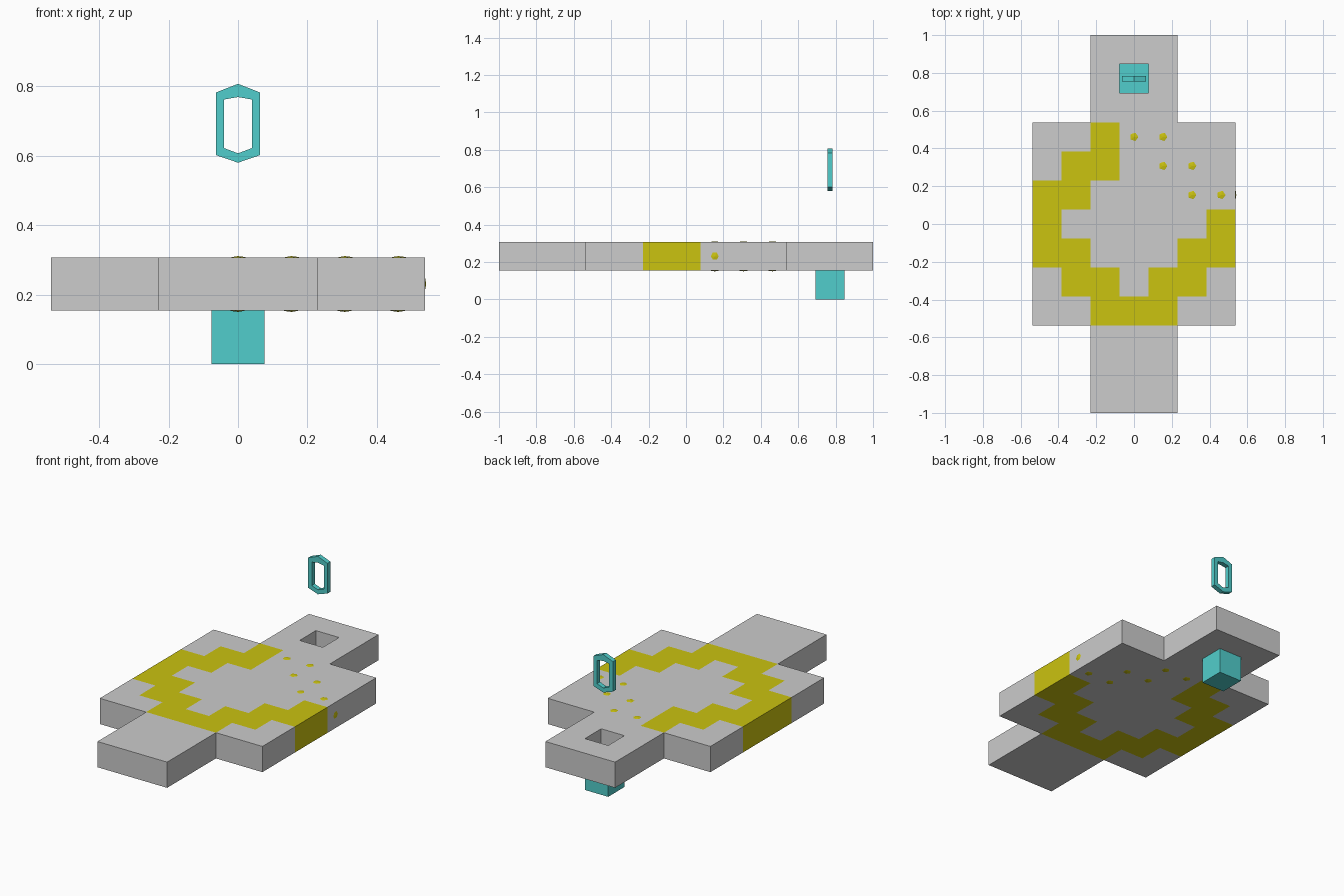
import bpy, bmesh
from mathutils import Vector

if "Cube" in bpy.data.objects:
    bpy.data.objects.remove(bpy.data.objects["Cube"])

S = 2 / 13  # size of one grid cell


def material(name, rgb):
    m = bpy.data.materials.new(name)
    m.diffuse_color = (*rgb, 1)
    m.use_nodes = True
    m.node_tree.nodes["Principled BSDF"].inputs["Base Color"].default_value = m.diffuse_color
    return m


GREY = material("light_grey", (0.604, 0.604, 0.604))
YELLOW = material("mustard_yellow", (0.597, 0.546, 0.005))
CYAN = material("turquoise", (0.083, 0.617, 0.604))


def finish(bm, name, *mats):
    bmesh.ops.recalc_face_normals(bm, faces=bm.faces)
    mesh = bpy.data.meshes.new(name)
    bm.to_mesh(mesh)
    bm.free()
    for m in mats:
        mesh.materials.append(m)
    obj = bpy.data.objects.new(name, mesh)
    bpy.context.collection.objects.link(obj)
    return obj


def in_plate(i, j):
    return (abs(i) <= 1 or abs(j) <= 3) and (i, j) != (0, 5)


def in_ring(i, j):
    return max(abs(i), abs(j)) <= 3 and abs(i) + abs(j) in (3, 4)


def is_dotted(i, j):
    return in_ring(i, j) and i >= 0 and j >= 1


cells = [(i, j) for i in range(-3, 4) for j in range(-6, 7) if in_plate(i, j)]

# Slab: stepped outline with a square hole, one cell thick
bm = bmesh.new()
for i, j in cells:
    bm.faces.new([bm.verts.new(((i + a) * S, (j + b) * S, S))
                  for a, b in ((-.5, -.5), (.5, -.5), (.5, .5), (-.5, .5))])
bmesh.ops.remove_doubles(bm, verts=bm.verts, dist=1e-4)
base = bm.faces[:]
ext = bmesh.ops.extrude_face_region(bm, geom=base, use_keep_orig=True)
bmesh.ops.translate(bm, vec=(0, 0, S),
                    verts=[v for v in ext["geom"] if isinstance(v, bmesh.types.BMVert)])
bmesh.ops.recalc_face_normals(bm, faces=bm.faces)
# Yellow stepped ring, open at the dotted corner
for f in bm.faces:
    p = (f.calc_center_median() - f.normal * S / 2) / S
    i, j = round(p.x), round(p.y)
    f.material_index = int(in_ring(i, j) and not is_dotted(i, j))
finish(bm, "slab", GREY, YELLOW)

# Yellow balls inside the dotted cells, just breaking the surface as dots
bm = bmesh.new()
for i, j in cells:
    if is_dotted(i, j):
        new = bmesh.ops.create_icosphere(bm, subdivisions=3, radius=0.0803)
        bmesh.ops.translate(bm, vec=(i * S, j * S, 1.5 * S), verts=new["verts"])
finish(bm, "dot_balls", YELLOW)

# Turquoise cube under the hole
bm = bmesh.new()
bmesh.ops.create_cube(bm, size=S)
bmesh.ops.translate(bm, vec=(0, 5 * S, S / 2), verts=bm.verts)
finish(bm, "foot_cube", CYAN)

# Floating marker: plain six-sided frame
outer = [(0, .807), (.064, .782), (.064, .602), (0, .58), (-.064, .602), (-.064, .782)]
inner = [(0, .769), (.04, .762), (.04, .622), (0, .607), (-.04, .622), (-.04, .762)]
bm = bmesh.new()
loops = [[bm.verts.new((x, 5 * S + y, z)) for x, z in ring]
         for ring, y in ((outer, -.014), (inner, -.014), (inner, .014), (outer, .014))]
for a, b in zip(loops, loops[1:] + loops[:1]):
    for k in range(6):
        n = (k + 1) % 6
        bm.faces.new((a[k], a[n], b[n], b[k]))
finish(bm, "floating_marker", CYAN)
